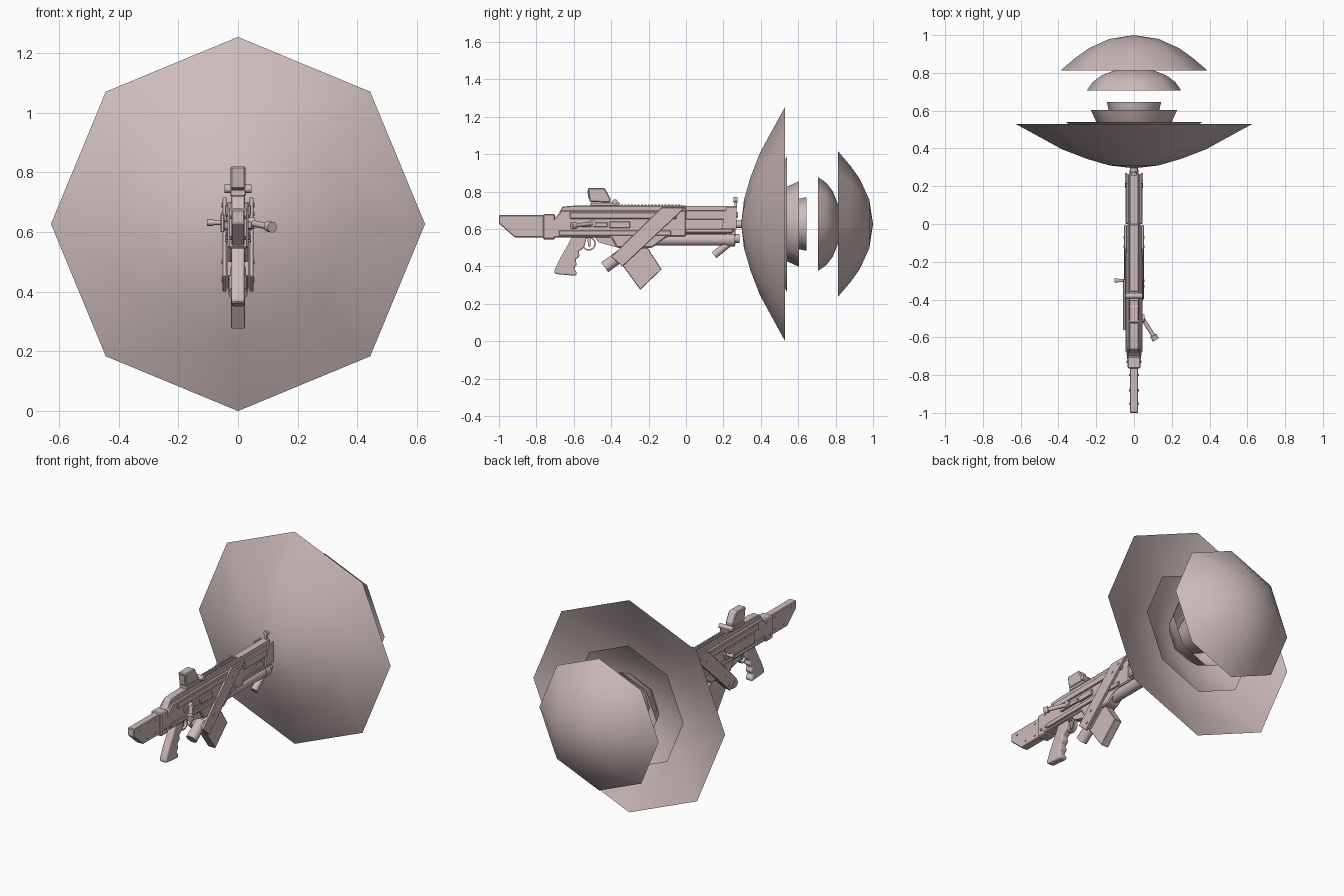
import bpy, bmesh, math
from mathutils import Vector

if "Cube" in bpy.data.objects:
    bpy.data.objects.remove(bpy.data.objects["Cube"])

skin = bpy.data.materials.new("dusty_pink")
skin.diffuse_color = (0.62, 0.5, 0.5, 1)
skin.use_nodes = True
skin.node_tree.nodes["Principled BSDF"].inputs["Base Color"].default_value = skin.diffuse_color
CZ = 0.627  # height of the dish axis


def finish(name, bm, smooth=None, bevel=0, fix=True):
    if fix:
        bmesh.ops.recalc_face_normals(bm, faces=bm.faces)
    me = bpy.data.meshes.new(name)
    bm.to_mesh(me)
    bm.free()
    me.materials.append(skin)
    ob = bpy.data.objects.new(name, me)
    bpy.context.collection.objects.link(ob)
    if bevel:
        m = ob.modifiers.new("bevel", 'BEVEL')
        m.width = bevel
        m.segments = 3 if smooth else 1
    if smooth:
        bpy.ops.object.select_all(action='DESELECT')
        ob.select_set(True)
        bpy.context.view_layer.objects.active = ob
        bpy.ops.object.shade_smooth_by_angle(angle=math.radians(smooth))
    return ob


def dish(name, profile):
    """Open eight-sided shell around the y axis; profile is (radius, y) from the apex."""
    bm = bmesh.new()
    apex = bm.verts.new((0, profile[0][1], CZ))
    prev = None
    for r, y in profile[1:]:
        ring = [bm.verts.new((r * math.sin(i * math.pi / 4), y, CZ + r * math.cos(i * math.pi / 4)))
                for i in range(8)]
        for i in range(8):
            j = (i + 1) % 8
            if prev:
                bm.faces.new((prev[i], ring[i], ring[j], prev[j]))
            else:
                bm.faces.new((apex, ring[i], ring[j]))
        prev = ring
    # the convex side faces outward
    bm.normal_update()
    bm.faces.ensure_lookup_table()
    want = -1 if profile[0][1] < profile[-1][1] else 1
    if bm.faces[0].normal.y * want < 0:
        bmesh.ops.reverse_faces(bm, faces=bm.faces)
    return finish(name, bm, 60, fix=False)


def prism(name, pts, w, x=0, bevel=0, smooth=None):
    """Side outline of (y, z) points, half width w, centred on x."""
    bm = bmesh.new()
    a = [bm.verts.new((x - w, y, z)) for y, z in pts]
    b = [bm.verts.new((x + w, y, z)) for y, z in pts]
    bm.faces.new(a)
    bm.faces.new(b[::-1])
    for i in range(len(pts)):
        j = (i + 1) % len(pts)
        bm.faces.new((a[i], b[i], b[j], a[j]))
    return finish(name, bm, smooth, bevel)


def box(name, y0, y1, z0, z1, w, x=0, bevel=0):
    return prism(name, [(y0, z0), (y1, z0), (y1, z1), (y0, z1)], w, x, bevel)


def rod(name, p, q, r, r2=None, n=16):
    p, q = Vector(p), Vector(q)
    bm = bmesh.new()
    bmesh.ops.create_cone(bm, cap_ends=True, segments=n, radius1=r,
                          radius2=r if r2 is None else r2, depth=(q - p).length)
    rot = (q - p).to_track_quat('Z', 'Y').to_matrix()
    for v in bm.verts:
        v.co = rot @ v.co + (p + q) / 2
    return finish(name, bm, 40)


# Nested dishes
dish("large_dish", [(0, .295), (.13, .31), (.25, .345), (.38, .395), (.627, .53)])
dish("inner_dish", [(0, .42), (.13, .432), (.25, .47), (.362, .54)])
dish("outer_bowl", [(0, .44), (.13, .45), (.195, .53), (.228, .603)])
dish("inner_bowl", [(0, .47), (.1, .48), (.13, .58), (.143, .645)])
dish("small_reverse_dish", [(0, .832), (.1, .815), (.175, .785), (.22, .75), (.25, .707)])
dish("large_reverse_dish", [(0, 1.0), (.13, .98), (.24, .93), (.31, .88), (.39, .812)])

# Stock
prism("stock", [(-1, .63), (-.915, .555), (-.75, .555), (-.75, .675), (-1, .675)], .022, bevel=.004)
prism("stock_collar", [(-.765, .545), (-.70, .545), (-.70, .68), (-.765, .68)], .035, bevel=.006)

# Receiver and handguard
prism("receiver", [(-.72, .555), (-.4, .555), (-.37, .5), (-.18, .5), (-.1, .56), (.0, .56),
                   (.0, .70), (-.66, .70), (-.70, .66), (-.72, .64)], .036, bevel=.006)
prism("top_cover", [(-.70, .65), (-.66, .72), (-.60, .725), (.0, .725), (.0, .68), (-.70, .64)],
      .024, bevel=.004)
prism("handguard", [(-.02, .575), (.24, .575), (.265, .6), (.265, .70), (-.02, .70)], .032, bevel=.008)
box("top_rail", -.05, .27, .70, .722, .02)
for i in range(22):
    box("rail_tooth", -.42 + i * .018, -.41 + i * .018, .72, .732, .016)
for s, side in ((-1, "left"), (1, "right")):
    box(side + "_upper_strip", -.62, -.05, .655, .69, .006, s * .038, .003)
    box(side + "_lower_strip", -.68, -.08, .565, .592, .006, s * .038, .003)
    box(side + "_port", -.41, -.30, .605, .64, .007, s * .04, .003)
    box(side + "_long_bar", -.56, -.42, .612, .635, .006, s * .04, .002)
    box(side + "_guard_upper_strip", 0, .265, .65, .70, .008, s * .036, .004)
    prism(side + "_guard_vent", [(.1, .605), (.19, .605), (.175, .64), (.115, .64)], .005, s * .034)
    box(side + "_guard_lower_strip", 0, .25, .58, .6, .006, s * .034, .003)
    prism(side + "_guard_fin", [(.19, .60), (.27, .60), (.27, .715), (.215, .715)], .005, s * .043)
    # Diagonal brace plates
    prism(side + "_brace", [(-.13, .715), (-.005, .715), (-.34, .40), (-.40, .452)], .007, s * .045, .002)
    for y, z in ((-.33, .44), (-.30, .5), (-.12, .66), (-.07, .69)):
        rod(side + "_brace_rivet", (s * .05, y, z), (s * .056, y, z), .007, n=8)
    for y, z in ((-.95, .65), (-.88, .58), (-.80, .65), (-.80, .58)):
        rod(side + "_stock_rivet", (s * .02, y, z), (s * .026, y, z), .006, n=8)
    for y in (-.73, -.69):
        rod(side + "_collar_rivet", (s * .033, y, .58), (s * .041, y, .58), .007, n=8)

# Brace core, its tube end and the magazine
prism("brace_core", [(-.2, .6), (-.12, .6), (-.33, .41), (-.385, .455)], .036)
rod("brace_tube", (0, -.435, .395), (0, -.34, .465), .032)
prism("magazine", [(-.35, .42), (-.245, .275), (-.13, .385), (-.205, .5), (-.28, .5)], .024, bevel=.003)

# Barrels and muzzle parts
rod("lower_tube", (0, -.18, .543), (0, .22, .543), .032)
rod("lower_tube_front", (0, .22, .543), (0, .262, .543), .036)
rod("lower_muzzle", (0, .26, .55), (0, .287, .55), .024)
rod("barrel", (0, .25, .625), (0, .30, .625), .02)
rod("upper_tube", (0, .25, .677), (0, .278, .677), .014)
box("muzzle_block", .225, .265, .515, .6, .022, bevel=.004)
rod("hanging_stub", (0, .15, .46), (0, .23, .525), .02)

# Front sight
box("front_sight_post", .258, .272, .715, .75, .006)
rod("front_sight_ring", (0, .255, .757), (0, .275, .757), .014, n=12)

# Grip with finger grooves
prism("grip", [(-.61, .56), (-.635, .51), (-.675, .44), (-.705, .375), (-.70, .36), (-.59, .35),
               (-.582, .365), (-.60, .39), (-.582, .41), (-.592, .435), (-.568, .455), (-.575, .48),
               (-.545, .50), (-.53, .56)], .022, bevel=.009, smooth=50)

# Trigger and guard ring
bm = bmesh.new()
rings = []
for i in range(16):
    a = i * math.pi / 8
    rings.append([bm.verts.new((x, -.52 + r * math.cos(a), .522 + r * math.sin(a)))
                  for x, r in ((-.011, .03), (.011, .03), (.011, .038), (-.011, .038))])
for i in range(16):
    for k in range(4):
        a, b, m = rings[i], rings[(i + 1) % 16], (k + 1) % 4
        bm.faces.new((a[k], a[m], b[m], b[k]))
finish("trigger_guard", bm, 40)
prism("trigger", [(-.53, .56), (-.51, .56), (-.512, .505), (-.522, .505)], .005)
prism("guard_front_block", [(-.49, .56), (-.36, .56), (-.36, .5), (-.40, .51), (-.47, .53)], .025)

# Optic sight
box("optic_base", -.51, -.355, .722, .742, .027, bevel=.003)
prism("optic_housing", [(-.515, .745), (-.525, .82), (-.435, .82), (-.405, .765), (-.405, .742)],
      .025, bevel=.005)
prism("optic_lens", [(-.521, .76), (-.528, .81), (-.523, .81), (-.516, .76)], .018)
rod("optic_clamp", (-.045, -.38, .745), (.045, -.38, .745), .014)

# Handles on both sides
rod("left_charging_stub", (-.03, -.3, .632), (-.085, -.3, .632), .008, n=10)
rod("left_charging_knob", (-.082, -.3, .632), (-.104, -.3, .632), .011, n=12)
box("left_handle_plate", -.56, -.29, .60, .66, .006, -.052, .002)
rod("right_handle_base", (.03, -.50, .63), (.056, -.50, .63), .02)
rod("right_handle", (.045, -.50, .63), (.105, -.595, .618), .011)
rod("right_handle_knob", (.102, -.59, .619), (.115, -.612, .616), .018)
